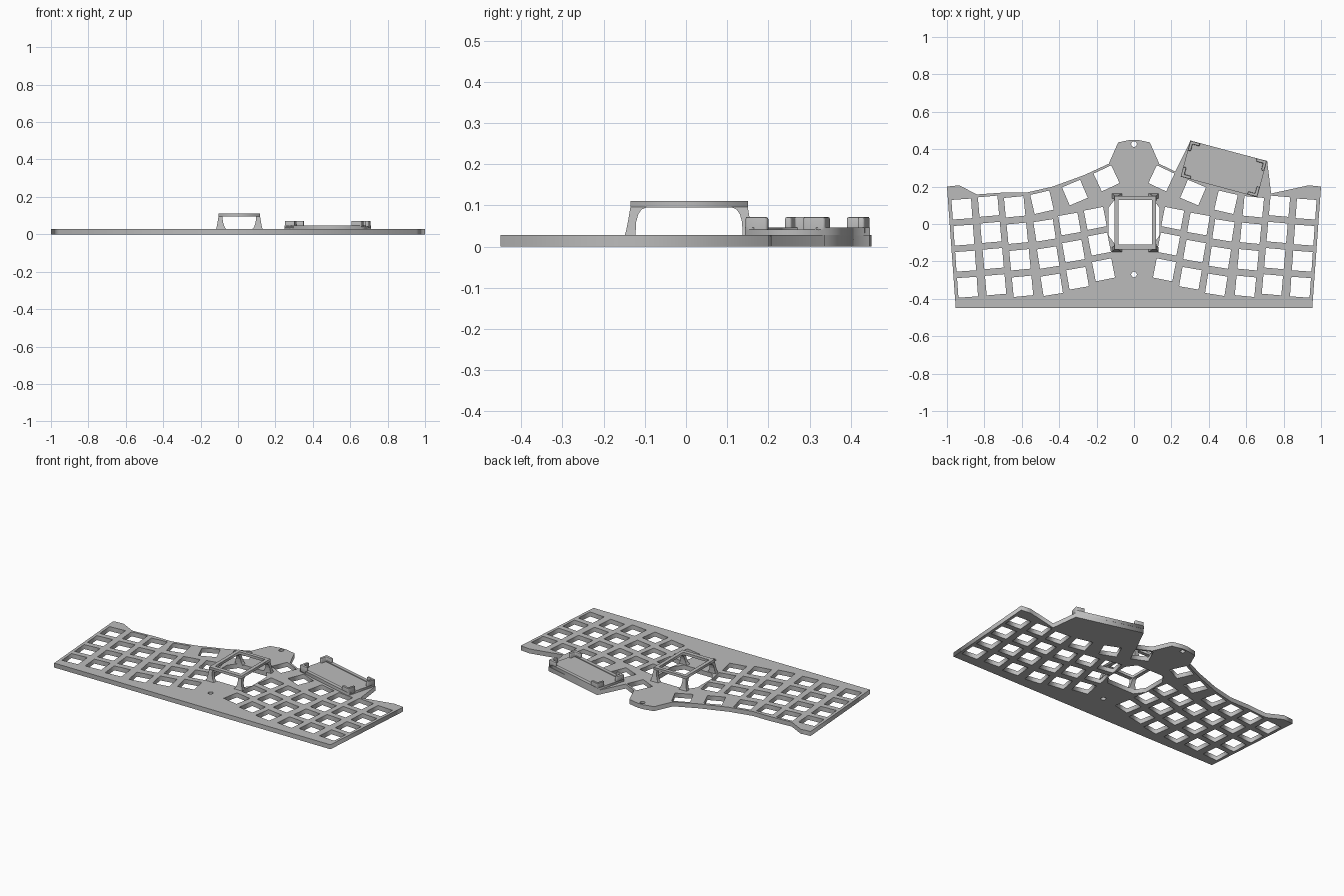
import bpy, bmesh, math
from mathutils import Matrix, Vector

if "Cube" in bpy.data.objects:
    bpy.data.objects.remove(bpy.data.objects["Cube"], do_unlink=True)

grey = bpy.data.materials.new("light_grey")
grey.use_nodes = True
colour = (0.5, 0.5, 0.5, 1)
grey.diffuse_color = colour
grey.node_tree.nodes["Principled BSDF"].inputs["Base Color"].default_value = colour

THICK = 0.028


def add_object(name, bm):
    bmesh.ops.remove_doubles(bm, verts=bm.verts, dist=0.00001)
    bmesh.ops.recalc_face_normals(bm, faces=bm.faces)
    mesh = bpy.data.meshes.new(name)
    bm.to_mesh(mesh)
    bm.free()
    mesh.materials.append(grey)
    obj = bpy.data.objects.new(name, mesh)
    bpy.context.collection.objects.link(obj)
    return obj


def extrude_loops(name, loops, z0, z1, place=Matrix()):
    """Extrude a filled outline; loops after the first are holes."""
    curve = bpy.data.curves.new(name + "_profile", "CURVE")
    curve.dimensions = "2D"
    curve.fill_mode = "BOTH"
    curve.extrude = (z1 - z0) / 2
    for loop in loops:
        spline = curve.splines.new("POLY")
        spline.points.add(len(loop) - 1)
        for point, (x, y) in zip(spline.points, loop):
            point.co = (x, y, 0, 1)
        spline.use_cyclic_u = True
    temp = bpy.data.objects.new(name + "_profile", curve)
    bpy.context.collection.objects.link(temp)
    graph = bpy.context.evaluated_depsgraph_get()
    mesh = bpy.data.meshes.new_from_object(temp.evaluated_get(graph))
    bm = bmesh.new()
    bm.from_mesh(mesh)
    bm.transform(place @ Matrix.Translation((0, 0, (z0 + z1) / 2)))
    bpy.data.objects.remove(temp, do_unlink=True)
    bpy.data.curves.remove(curve)
    bpy.data.meshes.remove(mesh)
    return add_object(name, bm)


def rect(x0, y0, x1, y1):
    return [(x0, y0), (x1, y0), (x1, y1), (x0, y1)]


def circle(x, y, r, n=24):
    return [(x + r * math.cos(math.tau * i / n), y + r * math.sin(math.tau * i / n))
            for i in range(n)]


def key_hole(x, y, degrees, half=0.0525):
    turn = Matrix.Rotation(math.radians(degrees), 2)
    return [tuple(Vector((x, y)) + turn @ Vector(p)) for p in rect(-half, -half, half, half)]


# Switch holes: first key, last key, number of keys, rotation
columns = [
    ((-0.92, 0.08), (-0.89, -0.338), 4, 4),
    ((-0.778, 0.095), (-0.74, -0.325), 4, 5),
    ((-0.638, 0.092), (-0.596, -0.333), 4, 5.5),
    ((-0.492, 0.116), (-0.492, 0.116), 1, 13),
    ((-0.478, -0.034), (-0.44, -0.325), 3, 9),
    ((-0.316, 0.168), (-0.316, 0.168), 1, 23),
    ((-0.345, 0.0), (-0.302, -0.29), 3, 10),
    ((-0.147, 0.244), (-0.147, 0.244), 1, 25),
    ((-0.207, 0.03), (-0.163, -0.245), 3, 11),
]
holes = []
for first, last, count, angle in columns:
    for i in range(count):
        x, y = Vector(first).lerp(Vector(last), i / max(count - 1, 1))
        holes.append(key_hole(x, y, angle))
        holes.append(key_hole(-x, y, -angle))

# Plate outline: mirrored wings, plus the bulge carrying the tray on one side
wing = [(-0.953, -0.45), (-1, 0.2), (-0.935, 0.207), (-0.84, 0.158), (-0.7, 0.168),
        (-0.575, 0.168), (-0.435, 0.2), (-0.265, 0.262), (-0.135, 0.322), (-0.085, 0.436)]
bulge = [(0.22, 0.28), (0.302, 0.445), (0.712, 0.337), (0.733, 0.163)]
right = [(-x, y) for x, y in reversed(wing)]
outline = wing + [(-0.02, 0.45), (0.02, 0.45)] + right[:2] + bulge + right[-3:]

quarter = [(0.137, 0.085), (0.095, 0.143)]
opening = quarter + [(-x, y) for x, y in reversed(quarter)]
opening += [(-x, -y + 0.025) for x, y in quarter] + [(x, -y + 0.025) for x, y in reversed(quarter)]
screw_holes = [circle(0, 0.427, 0.015), circle(0, -0.27, 0.015)]
extrude_loops("key_plate", [outline, opening] + screw_holes + holes, 0, THICK)

# Raised frame over the central opening
X0, X1, Y0, Y1 = -0.104, 0.118, -0.135, 0.15
extrude_loops("raised_frame", [rect(X0, Y0, X1, Y1),
                               rect(X0 + 0.022, Y0 + 0.026, X1 - 0.022, Y1 - 0.022)], 0.095, 0.111)

# Flared legs: height, outward flare, inner reach in x, inner reach in y
sections = [(0.026, 0.014, 0.042, 0.013), (0.04, 0.01, 0.032, 0.013), (0.06, 0.006, 0.025, 0.014),
            (0.078, 0.003, 0.022, 0.019), (0.09, 0.001, 0.022, 0.027), (0.096, 0, 0.022, 0.04)]
for name, cx, sx in (("right", X0, 1), ("left", X1, -1)):
    for end, cy, sy in (("front", Y0, 1), ("back", Y1, -1)):
        bm = bmesh.new()
        rings = []
        for z, out, in_x, in_y in sections:
            rings.append([bm.verts.new((cx + sx * x, cy + sy * y, z))
                          for x, y in rect(-out, -out, in_x, in_y)])
        for low, high in zip(rings, rings[1:]):
            for i in range(4):
                j = (i + 1) % 4
                bm.faces.new((low[i], low[j], high[j], high[i]))
        bm.faces.new(rings[0])
        bm.faces.new(rings[-1])
        add_object(f"{end}_{name}_frame_leg", bm)

# Tilted board tray with rails along its long sides
place = Matrix.Translation((0.48, 0.295, 0)) @ Matrix.Rotation(math.radians(-15), 4, "Z")
L, W = 0.212, 0.1
extrude_loops("tray_floor", [rect(-L, -W, L, W)], THICK - 0.001, 0.042, place)
for name, s in (("front", -1), ("back", 1)):
    low, high = sorted((s * W, s * (W - 0.022)))
    extrude_loops(f"{name}_tray_rail", [rect(-L, low, L, high)], 0.04, 0.047, place)

# L-shaped corner clips
ARM, WALL = 0.055, 0.017
clip = [(0, 0), (-ARM, 0), (-ARM, -WALL), (-WALL, -WALL), (-WALL, -ARM), (0, -ARM)]
for end, sy in (("front", -1), ("back", 1)):
    for side, sx in (("right", -1), ("left", 1)):
        loop = [(sx * (L + x), sy * (W + y)) for x, y in clip]
        obj = extrude_loops(f"{end}_{side}_tray_clip", [loop], THICK, 0.072, place)
        bevel = obj.modifiers.new("softened_edges", "BEVEL")
        bevel.width = 0.005
        bevel.segments = 2
        bevel.limit_method = "ANGLE"
